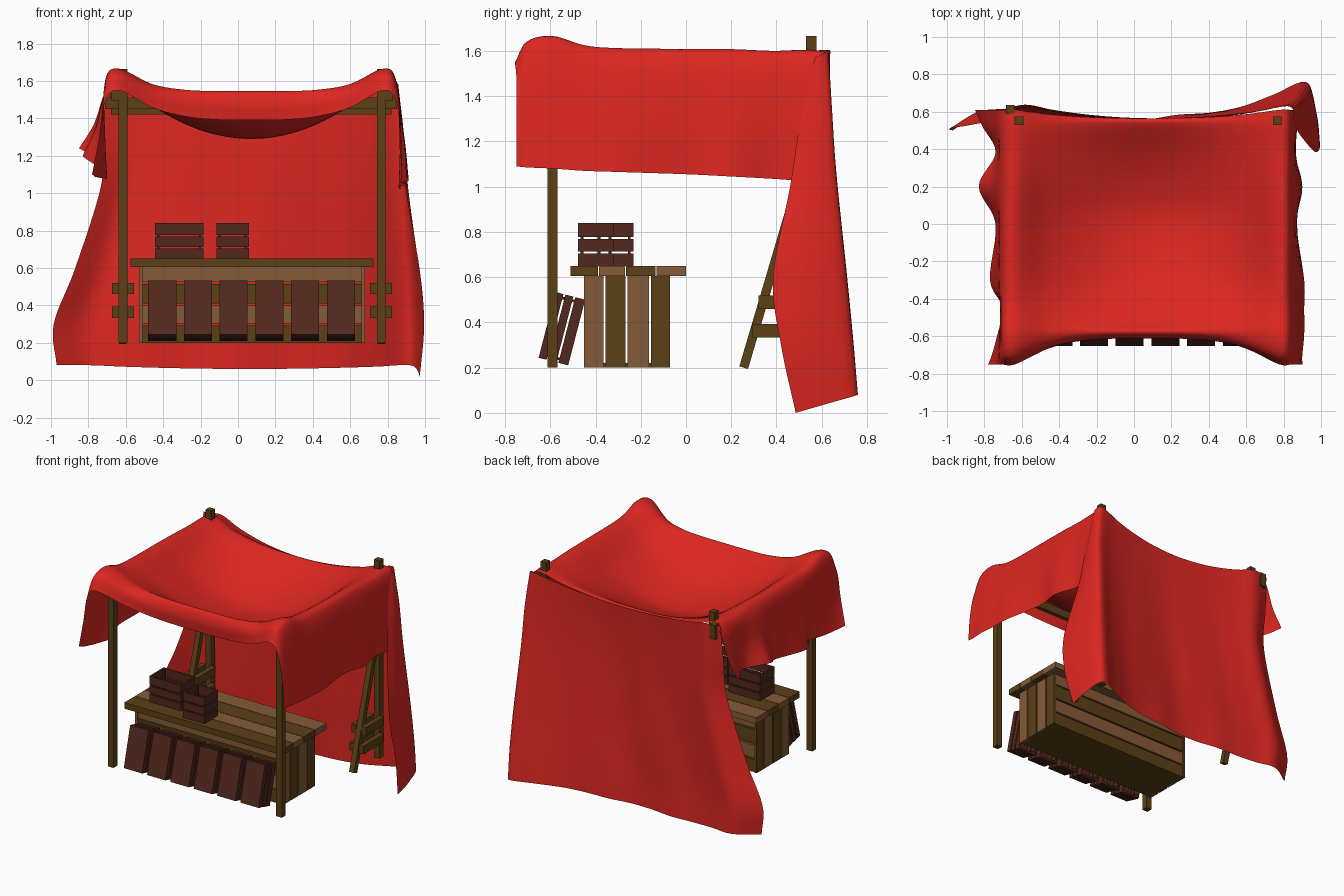
import bpy, bmesh, math
from mathutils import Vector, Matrix

if "Cube" in bpy.data.objects:
    bpy.data.objects.remove(bpy.data.objects["Cube"])


def material(name, rgb):
    m = bpy.data.materials.new(name)
    m.diffuse_color = (*rgb, 1)
    m.use_nodes = True
    m.node_tree.nodes["Principled BSDF"].inputs["Base Color"].default_value = m.diffuse_color
    return m


RED = material("red_cloth", (0.72, 0.02, 0.015))
OLIVE = material("dark_wood", (0.107, 0.051, 0.008))
LIGHT = material("light_wood", (0.235, 0.105, 0.038))
BROWN = material("crate_wood", (0.084, 0.021, 0.013))


def finish(name, bm, mat, matrix=Matrix()):
    bmesh.ops.recalc_face_normals(bm, faces=bm.faces)
    me = bpy.data.meshes.new(name)
    bm.to_mesh(me)
    bm.free()
    me.materials.append(mat)
    ob = bpy.data.objects.new(name, me)
    ob.matrix_world = matrix
    bpy.context.collection.objects.link(ob)
    return ob


def add_box(bm, x, y, z):
    m = Matrix.Translation([(a + b) / 2 for a, b in (x, y, z)])
    s = Matrix.Diagonal((x[1] - x[0], y[1] - y[0], z[1] - z[0], 1))
    bmesh.ops.create_cube(bm, size=1, matrix=m @ s)


def box(name, x, y, z, mat):
    bm = bmesh.new()
    add_box(bm, x, y, z)
    return finish(name, bm, mat)


def bar(name, a, b, w, mat):
    a, b = Vector(a), Vector(b)
    bm = bmesh.new()
    add_box(bm, (-w / 2, w / 2), (-w / 2, w / 2), (0, (b - a).length))
    q = (b - a).to_track_quat('Z', 'Y').to_matrix().to_4x4()
    return finish(name, bm, mat, Matrix.Translation(a) @ q)


def smooth_path(pts, steps):
    """Catmull-Rom curve through the points."""
    p = [pts[0] * 2 - pts[1]] + list(pts) + [pts[-1] * 2 - pts[-2]]
    out = []
    for i in range(1, len(p) - 2):
        for k in range(steps):
            t = k / steps
            a, b, c, d = p[i - 1:i + 3]
            out.append(0.5 * (2 * b + (c - a) * t + (2 * a - 5 * b + 4 * c - d) * t * t
                              + (3 * b - a - 3 * c + d) * t ** 3))
    return out + [pts[-1]]


def cloth(name, rows, su, sv):
    rows = [smooth_path([Vector(p) for p in r], su) for r in rows]
    grid = list(zip(*[smooth_path(list(c), sv) for c in zip(*rows)]))
    bm = bmesh.new()
    vs = [[bm.verts.new(p) for p in r] for r in grid]
    for r, s in zip(vs, vs[1:]):
        for i in range(len(r) - 1):
            bm.faces.new((r[i], r[i + 1], s[i + 1], s[i]))
    ob = finish(name, bm, RED)
    for f in ob.data.polygons:
        f.use_smooth = True
    return ob


# Canopy: front hem, sagging roof and both side drapes
# (y centre, y side, z centre, z ridge, sag power, hem x left, hem x right, hem z left, hem z right)
sections = [
    (-.605, -.75, 1.39, 1.55, 3, -.78, .90, 1.10, 1.09),
    (-.61, -.70, 1.48, 1.64, 3, -.76, .90, 1.09, 1.085),
    (-.575, -.59, 1.545, 1.665, 4, -.73, .91, 1.08, 1.08),
    (-.50, -.45, 1.48, 1.625, 2.5, -.70, .91, 1.08, 1.07),
    (-.30, -.30, 1.35, 1.61, 2, -.77, .91, 1.09, 1.065),
    (0, 0, 1.29, 1.605, 2, -.74, .87, 1.13, 1.055),
    (.20, .20, 1.33, 1.605, 2, -.83, .90, 1.20, 1.045),
    (.38, .38, 1.41, 1.60, 2, -.74, .86, 1.20, 1.035),
    (.53, .52, 1.50, 1.605, 2.5, -.81, .87, 1.22, 1.025),
    (.565, .61, 1.50, 1.60, 2.5, -.85, .86, 1.24, 1.02),
]
rows = []
for yc, ys, zc, zr, p, xl, xr, hl, hr in sections:
    row = [(xl, ys, hl), (xl * .4 - .43, ys, hl * .5 + .75), (-.71, ys, zr - .06)]
    for i in range(9):
        t = i / 8
        e = abs(2 * t - 1) ** p
        row.append((-.635 + 1.41 * t, yc + (ys - yc) * e, zc + (zr - zc) * e))
    row += [(.845, ys, zr - .06), (xr * .5 + .435, ys, hr * .5 + .75), (xr, ys, hr)]
    rows.append(row)
cloth("canopy_cloth", rows, 5, 6)

# Back curtain with the right edge folded forward
# (z, x left, y left, y middle, x corner, y corner, x edge, y edge, z edge)
levels = [
    (1.60, -.71, .61, .565, .82, .63, .85, .57, 1.57),
    (1.35, -.72, .59, .555, .86, .645, .87, .51, 1.32),
    (1.05, -.73, .56, .55, .88, .665, .90, .46, 1.00),
    (.60, -.87, .53, .555, .91, .71, .97, .385, .60),
    (.30, -.985, .51, .56, .92, .74, .995, .42, .30),
    (.08, -.97, .50, .565, .92, .76, .97, .485, .0),
]
rows = []
for k, (z, xl, yl, ym, xc, yc, xe, ye, ze) in enumerate(levels):
    sag = .10 if k == 0 else .02
    row = [(xl, yl, z)]
    for i in range(11):
        t = i / 10
        x = xl * .82 + (xc - xl * .82) * t
        e = (2 * t - 1) ** 2
        edge = yc if t > .5 else yl * .3 + .455
        ripple = .012 * math.sin(t * 19 + k * .5) * (1 - e) * k / 5
        row.append((x, ym + (edge - ym) * e + ripple, z - sag * (1 - e)))
    row += [((xc + xe) / 2 + .02, (yc + ye) / 2, (z + ze) / 2), (xe, ye, ze)]
    rows.append(row)
cloth("back_curtain", rows, 5, 10)

# Frame: posts, beams, raking legs and rungs
for side, x, s in (("left", -.615, -1), ("right", .765, 1)):
    bar(f"{side}_front_post", (x, -.59, .2), (x, -.59, 1.57), .046, OLIVE)
    bar(f"{side}_back_post", (x, .553, .2), (x, .553, 1.665), .046, OLIVE)
    bar(f"{side}_leg", (x, .255, .2), (x, .55, 1.2), .04, OLIVE)
    xb = x + s * .043
    box(f"{side}_roof_beam", (xb - .02, xb + .02), (-.62, .57), (1.495, 1.55), OLIVE)
    for i, (y, z) in enumerate(((.32, .49), (.295, .363))):
        for o in (-.04, .04):
            box(f"{side}_rung_{i}", (x + o - .018, x + o + .018), (y, .535), (z - .03, z + .03), OLIVE)
box("left_beam_peg", (-.685, -.638), (.59, .636), (1.50, 1.605), OLIVE)
box("front_beam", (-.71, .85), (-.57, -.54), (1.45, 1.51), OLIVE)
box("back_beam", (-.68, .82), (.50, .53), (1.42, 1.48), OLIVE)

# Counter: plank top, slatted front and back, plank ends, floor
tops = (-.51, -.385, -.265, -.13, .005)
for i in range(4):
    box(f"counter_top_{i}", (-.575, .725), (tops[i], tops[i + 1] - .004), (.605, .65), (OLIVE, LIGHT)[i % 2])
for i, z in enumerate(((.20, .293), (.303, .4), (.41, .515), (.525, .605))):
    for part, y in (("front", -.44), ("back", -.095)):
        box(f"counter_{part}_slat_{i}", (-.51, .66), (y, y + .02), z, (OLIVE, LIGHT)[i % 2])
for i, y in enumerate(((-.45, -.365), (-.355, -.267), (-.258, -.163), (-.155, -.07))):
    for part, x in (("left", -.53), ("right", .66)):
        box(f"counter_{part}_plank_{i}", (x, x + .02), y, (.2, .605), (LIGHT, OLIVE)[i % 2])
box("counter_floor", (-.51, .66), (-.42, -.095), (.2, .22), OLIVE)


# Open slatted crates
def crate(name, w, l, h, matrix):
    bm = bmesh.new()
    t, c, step = .012, .012, h / 3
    add_box(bm, (-w / 2 + t, w / 2 - t), (-l / 2 + t, l / 2 - t), (0, t))
    for i in range(3):
        z = (i * step, (i + 1) * step - .009 * (i < 2))
        for s in (-1, 1):
            add_box(bm, sorted((s * w / 2, s * (w / 2 - t))), (-l / 2, l / 2), z)
            add_box(bm, (-w / 2 + t, w / 2 - t), sorted((s * l / 2, s * (l / 2 - t))), z)
    for sx in (-1, 1):
        for sy in (-1, 1):
            add_box(bm, sorted((sx * (w / 2 - t), sx * (w / 2 - t - c))),
                    sorted((sy * (l / 2 - t), sy * (l / 2 - t - c))), (t, h - .004))
    finish(name, bm, BROWN, matrix)


# Crates tipped against the counter, base outwards
for i in range(6):
    lean = Matrix.Translation((-.405 + .191 * i, -.614, .389)) @ Matrix.Rotation(math.radians(255.5), 4, 'X')
    crate(f"leaning_crate_{i}", .15, .30, .135, lean)
crate("counter_crate_wide", .26, .17, .19, Matrix.Translation((-.315, -.318, .65)))
crate("counter_crate_narrow", .175, .16, .19, Matrix.Translation((-.028, -.398, .65)))
